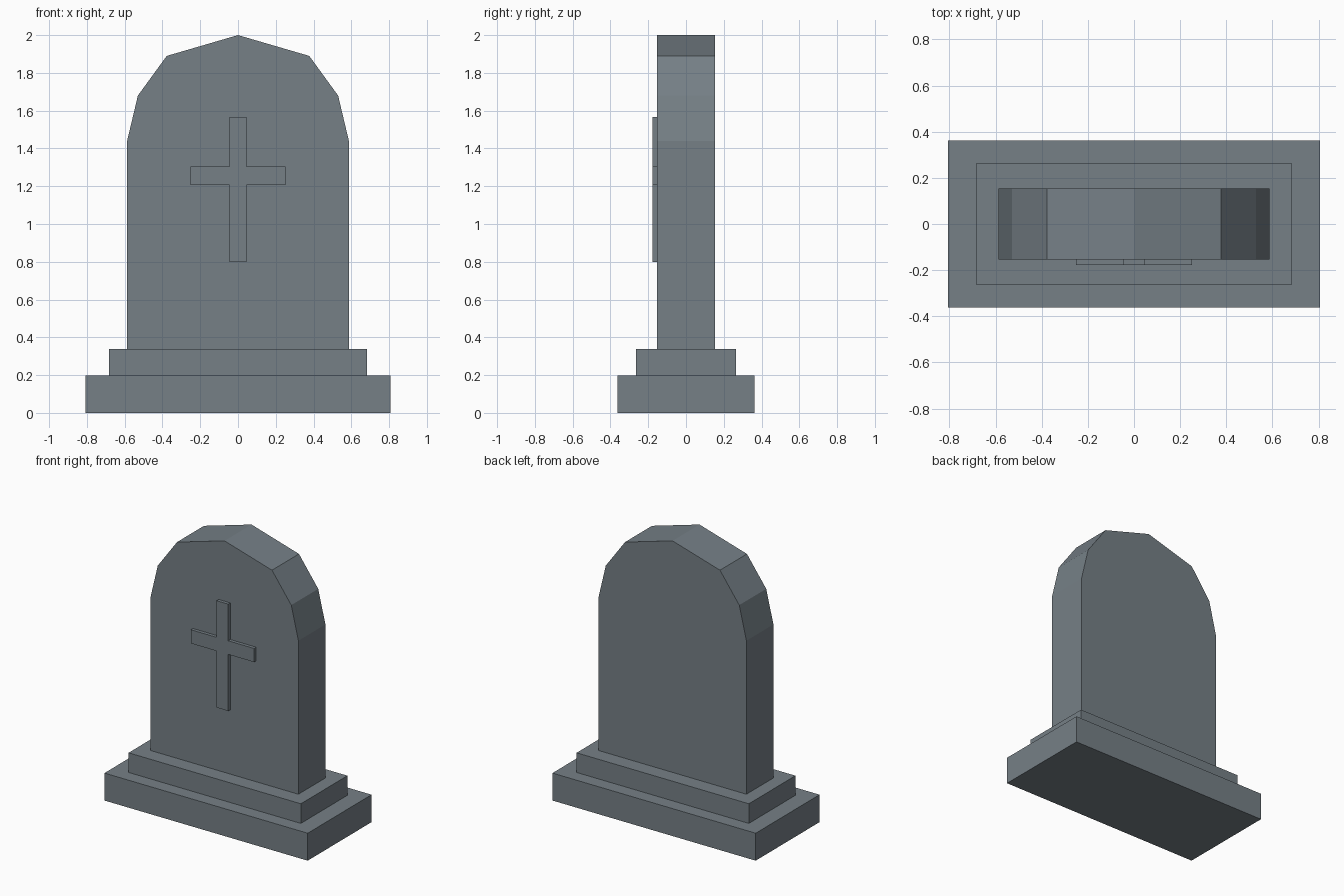
import bpy
import bmesh

if "Cube" in bpy.data.objects:
    bpy.data.objects.remove(bpy.data.objects["Cube"])

stone = bpy.data.materials.new("grey stone")
stone.diffuse_color = (0.18, 0.215, 0.24, 1)
stone.use_nodes = True
stone.node_tree.nodes["Principled BSDF"].inputs["Base Color"].default_value = stone.diffuse_color


def prism(name, half, y0, y1):
    """Extrude a symmetric outline (right half, bottom to top) from y0 to y1."""
    left = [(-x, z) for x, z in reversed(half) if x > 0]
    bm = bmesh.new()
    face = bm.faces.new([bm.verts.new((x, y0, z)) for x, z in half + left])
    side = bmesh.ops.extrude_face_region(bm, geom=[face])["geom"]
    verts = [v for v in side if isinstance(v, bmesh.types.BMVert)]
    bmesh.ops.translate(bm, verts=verts, vec=(0, y1 - y0, 0))
    bmesh.ops.recalc_face_normals(bm, faces=bm.faces)
    mesh = bpy.data.meshes.new(name)
    bm.to_mesh(mesh)
    bm.free()
    mesh.materials.append(stone)
    obj = bpy.data.objects.new(name, mesh)
    bpy.context.collection.objects.link(obj)
    return obj


# Stepped plinth
prism("lower_step", [(0.807, 0), (0.807, 0.197)], -0.362, 0.362)
prism("upper_step", [(0.684, 0.197), (0.684, 0.338)], -0.264, 0.264)

# Upright slab with a faceted arched top
prism("headstone_slab",
      [(0.587, 0.338), (0.587, 1.44), (0.53, 1.68), (0.377, 1.89), (0, 2.0)],
      -0.153, 0.153)

# Raised cross on the front
prism("front_cross",
      [(0.046, 0.80), (0.046, 1.206), (0.251, 1.206),
       (0.251, 1.304), (0.046, 1.304), (0.046, 1.567)],
      -0.177, -0.153)
